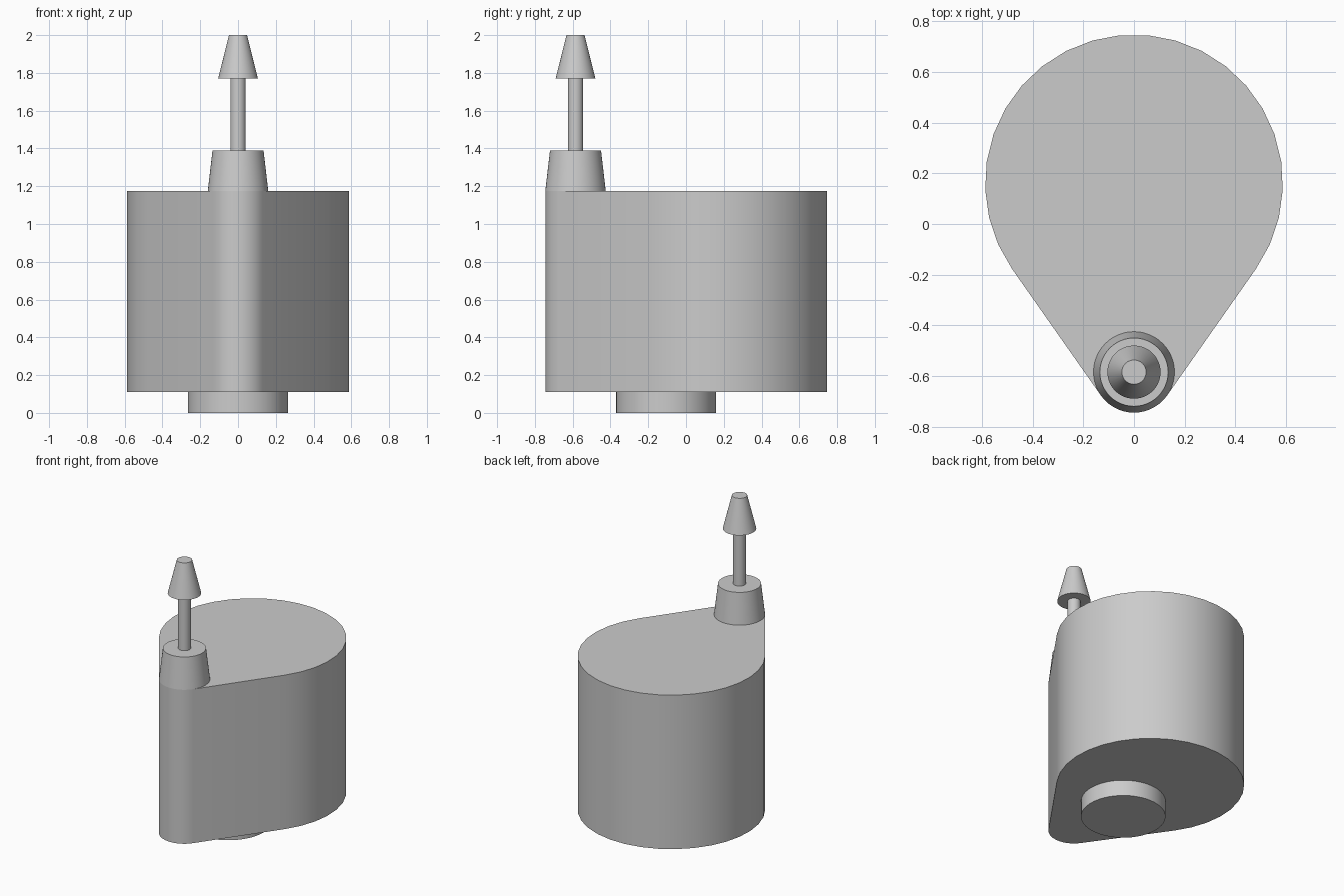
import bpy
import bmesh
from math import asin, cos, sin, pi, radians

if "Cube" in bpy.data.objects:
    bpy.data.objects.remove(bpy.data.objects["Cube"], do_unlink=True)

grey = bpy.data.materials.new("plain grey")
grey.use_nodes = True
GREY = (0.6, 0.6, 0.6, 1)
grey.diffuse_color = GREY
grey.node_tree.nodes["Principled BSDF"].inputs["Base Color"].default_value = GREY

BIG_Y, BIG_R = 0.16, 0.588
PIN_Y, PIN_R = -0.585, 0.16
BODY_BOTTOM, BODY_TOP = 0.11, 1.175


def finish(obj):
    obj.data.materials.append(grey)
    bpy.ops.object.select_all(action="DESELECT")
    obj.select_set(True)
    bpy.context.view_layer.objects.active = obj
    bpy.ops.object.shade_smooth_by_angle(angle=radians(30))


def frustum(name, y, z0, z1, r0, r1, sides=48):
    bpy.ops.mesh.primitive_cone_add(vertices=sides, radius1=r0, radius2=r1,
                                    depth=z1 - z0, location=(0, y, (z0 + z1) / 2))
    obj = bpy.context.object
    obj.name = name
    finish(obj)


def arc(y, r, start, end, steps):
    angles = [start + (end - start) * i / steps for i in range(steps + 1)]
    return [(r * cos(a), y + r * sin(a)) for a in angles]


# Teardrop body: two arcs joined by their common tangents, extruded upward
tilt = asin((BIG_R - PIN_R) / (BIG_Y - PIN_Y))
outline = arc(BIG_Y, BIG_R, -tilt, pi + tilt, 23)
outline += arc(PIN_Y, PIN_R, pi + tilt, 2 * pi - tilt, 14)
bm = bmesh.new()
base = bm.faces.new([bm.verts.new((x, y, BODY_BOTTOM)) for x, y in outline])
top = bmesh.ops.extrude_face_region(bm, geom=[base], use_keep_orig=True)["geom"]
bmesh.ops.translate(bm, vec=(0, 0, BODY_TOP - BODY_BOTTOM),
                    verts=[v for v in top if isinstance(v, bmesh.types.BMVert)])
bmesh.ops.recalc_face_normals(bm, faces=bm.faces)
mesh = bpy.data.meshes.new("teardrop_body")
bm.to_mesh(mesh)
bm.free()
body = bpy.data.objects.new("teardrop_body", mesh)
bpy.context.collection.objects.link(body)
finish(body)

# Round foot under the body
frustum("round_foot", -0.105, 0, BODY_BOTTOM, 0.265, 0.265)

# Tapered collar, thin stem and barbed tip stacked on the narrow end
frustum("tapered_collar", PIN_Y, BODY_TOP, 1.39, PIN_R, 0.135)
frustum("thin_stem", PIN_Y, 1.39, 1.77, 0.041, 0.041, 32)
frustum("barbed_tip", PIN_Y, 1.77, 2.0, 0.105, 0.048)
